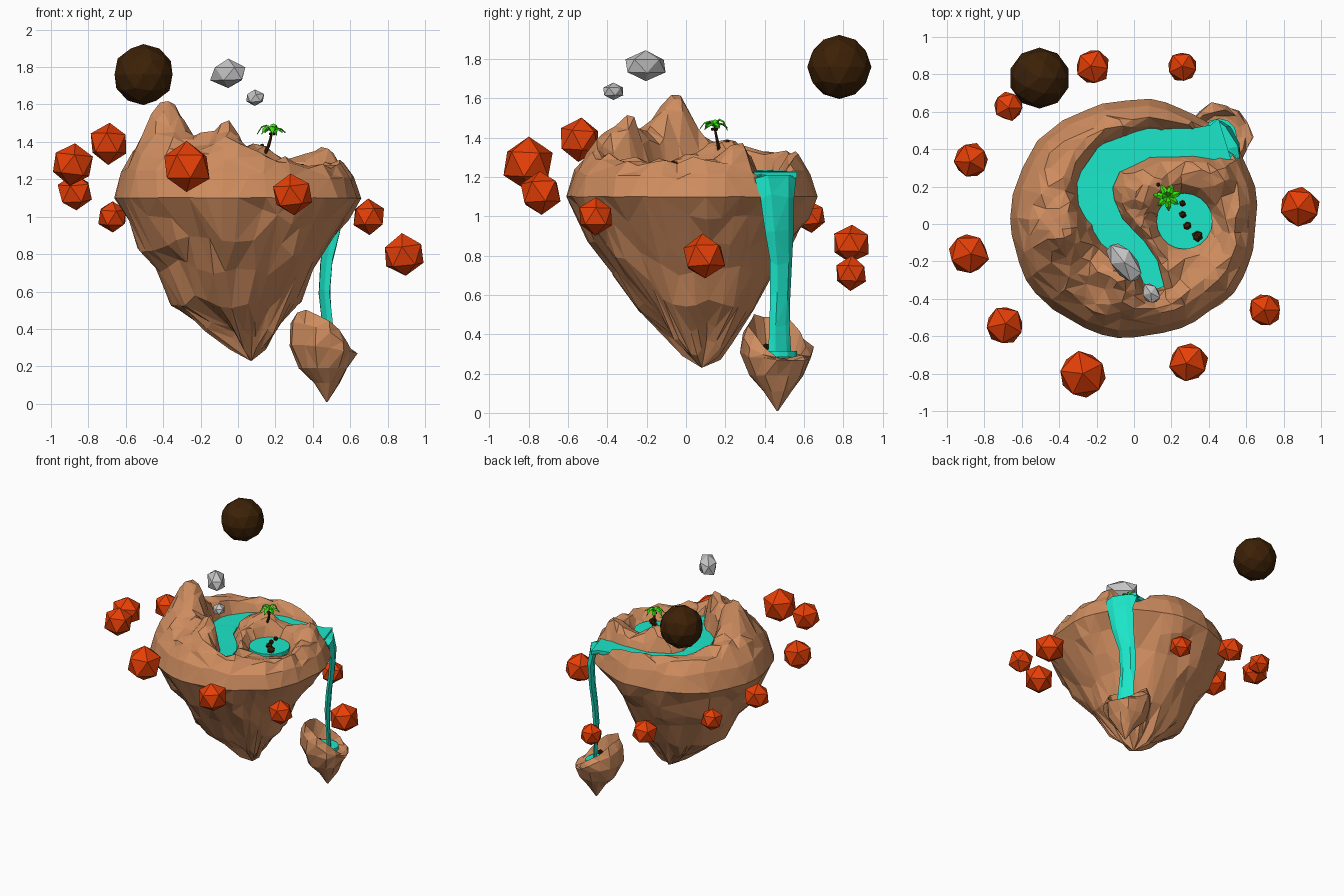
import bpy, bmesh, math, random
from mathutils import Vector, Matrix, noise

random.seed(7)
default_cube = bpy.data.objects.get("Cube")
if default_cube:
    bpy.data.objects.remove(default_cube, do_unlink=True)


def material(name, red, green, blue):
    mat = bpy.data.materials.new(name)
    mat.use_nodes = True
    colour = (red, green, blue, 1)
    mat.diffuse_color = colour
    mat.node_tree.nodes["Principled BSDF"].inputs["Base Color"].default_value = colour
    return mat


earth = material("earth brown", .62, .265, .115)
water = material("turquoise water", .012, .84, .62)
orange = material("burnt orange", .8, .05, .002)
dark = material("dark brown", .045, .015, .002)
grey = material("cloud grey", .57, .57, .57)
green = material("leaf green", .04, .74, .006)


def finish(name, bm, mat):
    bmesh.ops.recalc_face_normals(bm, faces=bm.faces)
    mesh = bpy.data.meshes.new(name)
    bm.to_mesh(mesh)
    bm.free()
    mesh.materials.append(mat)
    obj = bpy.data.objects.new(name, mesh)
    bpy.context.scene.collection.objects.link(obj)
    return obj


def loft(name, rings, mat):
    """Skin a closed surface over a list of point rings."""
    bm = bmesh.new()
    loops = [[bm.verts.new(p) for p in ring] for ring in rings]
    count = len(loops[0])
    for low, high in zip(loops, loops[1:]):
        for i in range(count):
            j = (i + 1) % count
            bm.faces.new((low[i], low[j], high[j], high[i]))
    bm.faces.new(loops[0])
    bm.faces.new(loops[-1])
    bmesh.ops.triangulate(bm, faces=bm.faces)
    return finish(name, bm, mat)


def ball(name, centre, size, mat, turn=0, tilt=0, detail=1, jitter=0):
    """Faceted ball, optionally stretched and roughened."""
    bm = bmesh.new()
    bmesh.ops.create_icosphere(bm, subdivisions=detail, radius=1)
    for v in bm.verts:
        v.co *= 1 + random.uniform(-jitter, jitter)
    place = (Matrix.Translation(centre) @ Matrix.Rotation(turn, 4, 'Z')
             @ Matrix.Rotation(tilt, 4, 'X') @ Matrix.Diagonal((*size, 1)))
    bmesh.ops.transform(bm, matrix=place, verts=bm.verts)
    return finish(name, bm, mat)


def interpolate(points, t):
    for (a, va), (b, vb) in zip(points, points[1:]):
        if t <= b:
            return va + (vb - va) * (t - a) / (b - a)
    return points[-1][1]


def smooth(t):
    t = max(0, min(1, t))
    return t * t * (3 - 2 * t)


# Layout of water: river path as (x, y, width), pond centre and radius
river = [(.12, -.35, .07), (.07, -.23, .11), (0, -.15, .14), (-.13, -.03, .16),
         (-.2, .1, .18), (-.21, .22, .18), (-.13, .35, .16), (.08, .435, .14),
         (.3, .435, .13), (.42, .435, .17), (.485, .455, .21)]
RIVER_START_Z, RIVER_END_Z, POND_Z = 1.25, 1.225, 1.24
pond = Vector((.27, .015))
POND_R = .145


def water_gap(p):
    """Distance from a ground point to the nearest water edge."""
    gap = (p - pond).length - POND_R
    for (ax, ay, aw), (bx, by, bw) in zip(river, river[1:]):
        a, b = Vector((ax, ay)), Vector((bx, by))
        t = max(0, min(1, (p - a).dot(b - a) / (b - a).length_squared))
        gap = min(gap, (p - a.lerp(b, t)).length - (aw + (bw - aw) * t) / 2)
    return gap


# Terrain: shoulder profile plus hills (x, y, height, spread)
shoulder = [(0, 1.29), (.6, 1.3), (.75, 1.32), (.85, 1.31), (.94, 1.23), (1, 1.1)]
hills = [(-.36, -.04, .25, .09), (-.45, -.07, .1, .07), (-.05, -.31, .2, .09),
         (-.24, -.2, .1, .1), (-.4, -.22, .06, .09), (.09, .19, .1, .08),
         (.44, .26, .05, .07), (.36, -.38, -.03, .15), (.4, -.04, -.06, .16),
         (-.4, .2, .05, .1)]


def ground(p, u):
    z = interpolate(shoulder, u)
    for x, y, height, spread in hills:
        z += height * math.exp(-(p - Vector((x, y))).length_squared / (2 * spread ** 2))
    z += .045 * noise.noise((p.x * 10, p.y * 10, 0)) * smooth((1 - u) * 8)
    bed = RIVER_END_Z - .04
    carved = bed + (z - bed) * smooth((water_gap(p) + .02) / .07)
    return min(z, carved)


# Main island: underside rings (z, centre x, centre y, radius x, radius y)
under = [(.23, .07, .08, .004, .004), (.31, .05, .08, .1, .1), (.4, .02, .06, .2, .19),
         (.55, -.01, .05, .34, .3), (.72, -.01, .04, .43, .4), (.86, -.02, .03, .5, .5),
         (.98, -.01, .03, .58, .57), (1.1, 0, .03, .658, .643)]
SIDES = 48
angles = [math.tau * i / SIDES for i in range(SIDES)]
rings = []
for z, cx, cy, rx, ry in under:
    ring = []
    for a in angles:
        c, s = math.cos(a), math.sin(a)
        rough = 1 + (.04 if z > 1 else .1) * noise.noise((c * 3, s * 3, z * 5))
        lift = .1 * noise.noise((c * 2, s * 2, z * 7)) if .3 < z < 1 else 0
        ring.append((cx + rx * c * rough, cy + ry * s * rough, z + lift))
    rings.append(ring)
rim = rings[-1]
middle = Vector((0, .03))
for u in (.97, .94, .89, .84, .78, .72, .66, .6, .53, .46, .39, .32, .24, .16, .08, .01):
    ring = []
    for x, y, z in rim:
        p = middle + (Vector((x, y)) - middle) * u
        if .05 < u < .93:
            p += Vector((random.uniform(-.01, .01), random.uniform(-.01, .01)))
        ring.append((p.x, p.y, ground(p, u)))
    rings.append(ring)
island = loft("main_island", rings, earth)
facets = island.modifiers.new("Facets", 'DECIMATE')
facets.ratio = .45

# River ribbon, falling gently along its course
sections = []
last = len(river) - 1
for i, (x, y, w) in enumerate(river):
    before, after = river[max(i - 1, 0)], river[min(i + 1, last)]
    flow = Vector((after[0] - before[0], after[1] - before[1], 0)).normalized()
    side = Vector((-flow.y, flow.x, 0)) * (w / 2 + .01)
    top = Vector((x, y, RIVER_START_Z + (RIVER_END_Z - RIVER_START_Z) * i / last))
    down = Vector((0, 0, -.03))
    sections.append([top - side, top + side, top + side + down, top - side + down])
loft("river", sections, water)

# Waterfall sheet, turned to face away from the island: (x, y, z, width, thickness)
fall = [(.455, .44, 1.215, .23, .05), (.5, .455, 1.205, .25, .06), (.52, .465, 1.1, .2, .05),
        (.505, .475, .93, .17, .045), (.475, .485, .76, .13, .04), (.462, .48, .6, .12, .04),
        (.475, .475, .45, .12, .035), (.48, .475, .29, .14, .035)]
across, outward = Vector((.5, -.85, 0)), Vector((.85, .5, 0))
sections = []
for x, y, z, w, t in fall:
    sections.append([Vector((x, y, z + random.uniform(-.015, .015)))
                     + across * w / 2 * math.cos(a)
                     + outward * (t / 2 * math.sin(a) + random.uniform(-.005, .005))
                     for a in [math.tau * k / 6 for k in range(6)]])
loft("waterfall", sections, water)


def disc(name, x, y, z, radius, sides):
    ring = [(x + radius * math.cos(math.tau * k / sides),
             y + radius * math.sin(math.tau * k / sides)) for k in range(sides)]
    loft(name, [[(*p, z - .03) for p in ring], [(*p, z) for p in ring]], water)


disc("pond", pond.x, pond.y, POND_Z, POND_R + .005, 20)
disc("islet_pool", .455, .47, .315, .095, 12)

# Small islet bowl below the waterfall: (radius, z, share of rim slope)
bowl = [(.004, .01, 0), (.07, .11, 0), (.13, .19, 0), (.172, .29, .2), (.168, .35, .7),
        (.14, .395, 1), (.11, .3, .2), (.01, .29, 0)]
rings = []
for radius, z, slope in bowl:
    ring = []
    for k in range(14):
        a = math.tau * k / 14
        r = radius * random.uniform(.92, 1.1)
        lift = slope * (.06 * math.cos(a - math.radians(245)) - .07 * math.cos(a)
                        + random.uniform(-.02, .02))
        shift = .02 if z < .15 else 0
        ring.append((.455 + shift + r * math.cos(a), .465 + r * 1.05 * math.sin(a), z + lift))
    rings.append(ring)
loft("small_islet", rings, earth)

# Stones in the pond and the islet pool
stones = [(.26, .11, 1.26, .018), (.26, .05, 1.255, .02), (.285, -.01, 1.255, .024),
          (.34, -.065, 1.255, .031), (.13, .21, 1.38, .012), (.41, .43, .33, .024),
          (.45, .41, .33, .025), (.49, .39, .33, .022), (.39, .48, .33, .02)]
for x, y, z, r in stones:
    ball("stone", (x, y, z), (r, r, r), dark, random.random(), .4, 1, .1)

# Palm: leaning trunk, coconuts and drooping fronds
base, crown = Vector((.14, .17, 1.33)), Vector((.18, .145, 1.455))
sections = []
for t in (0, .35, .7, 1):
    c = base.lerp(crown, t) + Vector((.008 * math.sin(t * math.pi), 0, 0))
    r = .011 - .005 * t
    sections.append([c + Vector((r * math.cos(k * math.tau / 6), r * math.sin(k * math.tau / 6), 0))
                     for k in range(6)])
loft("palm_trunk", sections, dark)
for k in range(3):
    a = k * math.tau / 3
    ball("coconut", crown + Vector((.013 * math.cos(a), .013 * math.sin(a), -.012)),
         (.009, .009, .009), dark)
for k in range(7):
    a = k * math.tau / 7 + .3
    out, side = Vector((math.cos(a), math.sin(a), 0)), Vector((-math.sin(a), math.cos(a), 0))
    reach, rise = random.uniform(.07, .085), random.uniform(.5, 1.5)
    sections = []
    for t, w, z in ((0, .004, 0), (.35, .017, .024), (.7, .015, .016), (1, .002, -.014)):
        c = crown + out * reach * t + Vector((0, 0, z * rise))
        sections.append([c - side * w, c + Vector((0, 0, .007)), c + side * w])
    loft("palm_frond", sections, green)

# Floating orange crystals around the island: (x, y, z, radius)
crystals = [(-.67, .63, 1, .085), (-.22, .84, .86, .1), (.26, .84, .71, .087),
            (-.87, .34, 1.13, .1), (-.885, -.16, 1.28, .118), (-.69, -.54, 1.39, .11),
            (-.275, -.805, 1.265, .137), (.29, -.74, 1.12, .113), (.7, -.46, 1, .095),
            (.887, .09, .795, .116)]
for x, y, z, r in crystals:
    ball("orange_crystal", (x, y, z), (r, r, r), orange,
         random.uniform(0, math.tau), random.uniform(-.15, .15), 1, .04)

# Dark floating sphere and grey clouds
ball("dark_sphere", (-.505, .78, 1.76), (.163, .163, .163), dark, detail=2)
ball("large_cloud", (-.052, -.205, 1.765), (.14, .07, .075), grey, math.radians(128), 0, 1, .07)
ball("small_cloud", (.09, -.37, 1.635), (.065, .05, .045), grey, math.radians(125), 0, 1, .08)
